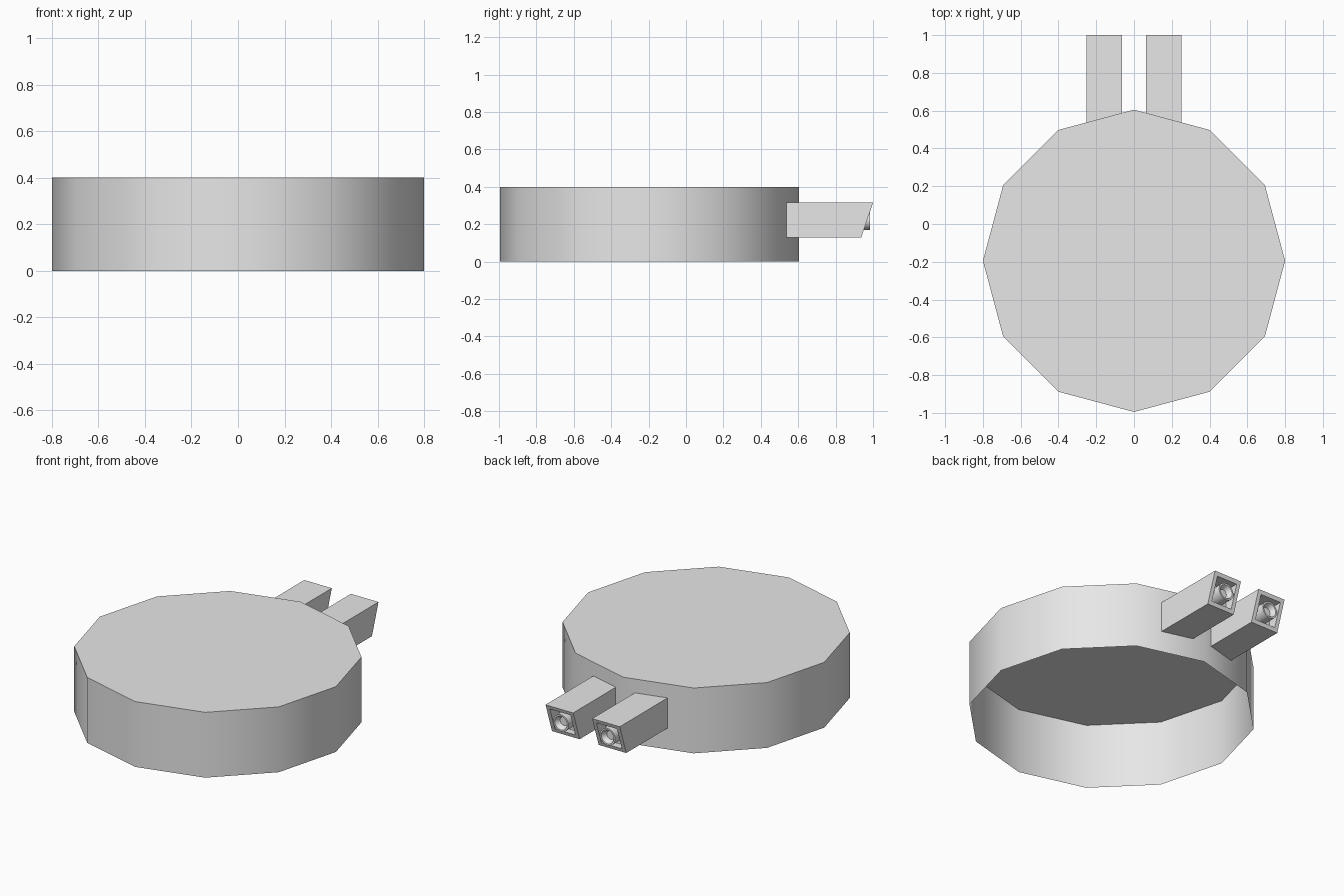
import bpy, bmesh, math
from mathutils import Vector, Matrix

cube = bpy.data.objects.get("Cube")
if cube:
    bpy.data.objects.remove(cube, do_unlink=True)

grey = bpy.data.materials.new("light_grey")
grey.use_nodes = True
grey.diffuse_color = (0.8, 0.8, 0.8, 1)
grey.node_tree.nodes["Principled BSDF"].inputs["Base Color"].default_value = (0.8, 0.8, 0.8, 1)


def finish(name, bm, smooth=None):
    mesh = bpy.data.meshes.new(name)
    bm.to_mesh(mesh)
    bm.free()
    mesh.materials.append(grey)
    obj = bpy.data.objects.new(name, mesh)
    bpy.context.collection.objects.link(obj)
    if smooth:
        bpy.ops.object.select_all(action='DESELECT')
        obj.select_set(True)
        bpy.context.view_layer.objects.active = obj
        bpy.ops.object.shade_smooth_by_angle(angle=math.radians(smooth))
    return obj


# Twelve-sided drum shell, open underneath
RADIUS, CENTRE_Y, HEIGHT = 0.8, -0.195, 0.4
bm = bmesh.new()
bmesh.ops.create_cone(bm, cap_ends=True, segments=12, radius1=RADIUS, radius2=RADIUS,
                      depth=HEIGHT, matrix=Matrix.Translation((0, CENTRE_Y, HEIGHT / 2)))
bottom = [f for f in bm.faces if f.normal.z < -0.9]
bmesh.ops.delete(bm, geom=bottom, context='FACES_ONLY')
finish("drum_shell", bm, 40)


def wall_y(x):
    # y of the drum's rear wall at a given x
    return CENTRE_Y + RADIUS - abs(x) * math.tan(math.radians(15))


def tube(name, side):
    # Square tube with a slanted, recessed rear end
    bm = bmesh.new()
    bmesh.ops.create_cube(bm, size=1)
    for v in bm.verts:
        rear, top = v.co.y > 0, v.co.z > 0
        x = side * (0.158 + v.co.x * 0.187)
        y = (1.0 if top else 0.937) if rear else wall_y(x)
        v.co = Vector((x, y, 0.315 if top else 0.13))
    bmesh.ops.recalc_face_normals(bm, faces=bm.faces)
    end = max(bm.faces, key=lambda f: f.calc_center_median().y)
    bmesh.ops.inset_region(bm, faces=[end], thickness=0.034)
    hole = bmesh.ops.extrude_discrete_faces(bm, faces=[end])["faces"][0]
    for v in hole.verts:
        v.co.y = 0.9
    finish(name, bm)


def nozzle(name, side):
    # Round nozzle with a tapered cup, turned around the tube's axis
    profile = [(0.052, 0.9), (0.052, 0.985), (0.042, 0.985), (0.026, 0.955), (0.0, 0.955)]
    centre = Vector((side * 0.158, 0, 0.222))
    bm = bmesh.new()
    verts = [bm.verts.new(centre + Vector((r, y, 0))) for r, y in profile]
    edges = [bm.edges.new(pair) for pair in zip(verts, verts[1:])]
    bmesh.ops.spin(bm, geom=verts + edges, cent=centre, axis=(0, 1, 0),
                   angle=math.tau, steps=24, use_merge=True)
    bmesh.ops.remove_doubles(bm, verts=bm.verts, dist=0.0005)
    bmesh.ops.recalc_face_normals(bm, faces=bm.faces)
    # Make sure the rim faces backwards
    if sum(f.normal.y * f.calc_area() for f in bm.faces) < 0:
        bmesh.ops.reverse_faces(bm, faces=bm.faces)
    finish(name, bm, 30)


for label, side in (("left", 1), ("right", -1)):
    tube(label + "_tube", side)
    nozzle(label + "_nozzle", side)
